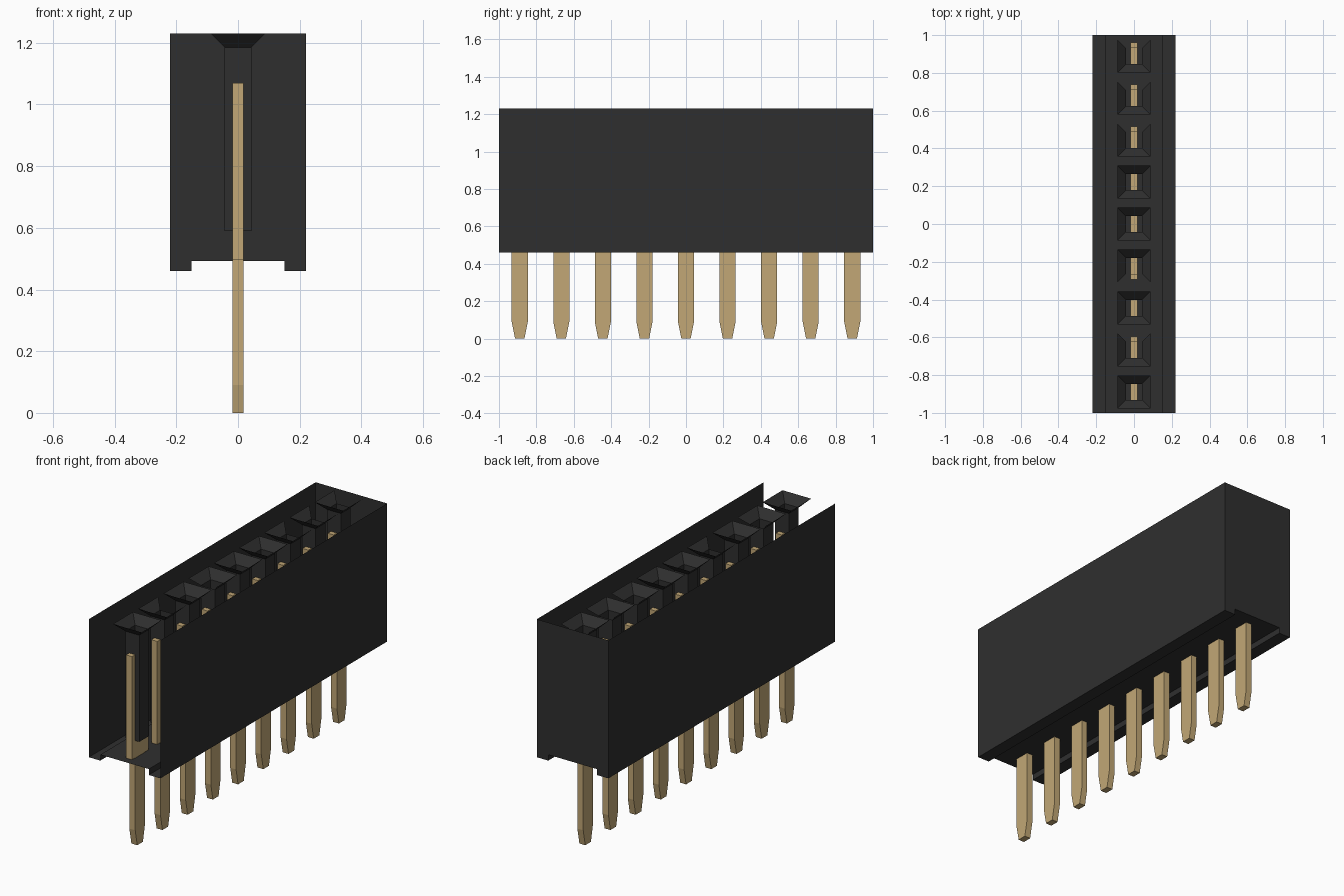
import bpy, bmesh

if "Cube" in bpy.data.objects:
    bpy.data.objects.remove(bpy.data.objects["Cube"], do_unlink=True)


def material(name, rgb):
    m = bpy.data.materials.new(name)
    m.use_nodes = True
    m.diffuse_color = (*rgb, 1)
    bsdf = next(n for n in m.node_tree.nodes if n.type == 'BSDF_PRINCIPLED')
    bsdf.inputs["Base Color"].default_value = (*rgb, 1)
    return m


black = material("black plastic", (0.028, 0.028, 0.028))
gold = material("gold metal", (0.54, 0.39, 0.18))


def finish(bm, name, mat, loc=(0, 0, 0)):
    me = bpy.data.meshes.new(name)
    bm.to_mesh(me)
    bm.free()
    me.materials.append(mat)
    ob = bpy.data.objects.new(name, me)
    ob.location = loc
    bpy.context.collection.objects.link(ob)
    return ob


# Housing: thin shell with a stepped floor, closed at the back end only
W, LEDGE, TOP, FLOOR, FOOT = 0.221, 0.15, 1.23, 0.493, 0.46
half = [(W, TOP), (W, FOOT), (LEDGE, FOOT), (LEDGE, FLOOR)]
profile = [(-x, z) for x, z in half] + half[::-1]
bm = bmesh.new()
front = [bm.verts.new((x, -1, z)) for x, z in profile]
back = [bm.verts.new((x, 1, z)) for x, z in profile]
for i in range(len(profile) - 1):
    bm.faces.new((front[i], back[i], back[i + 1], front[i + 1]))
bm.faces.new(back[::-1])
finish(bm, "housing_shell", black)


# Socket: funnel mouth over a square tube; side order is -y, +x, +y, -x
def socket(name, y, open_side=None):
    bm = bmesh.new()
    rings = []
    for z, r in ((TOP, 0.088), (1.185, 0.043), (0.59, 0.043)):
        rings.append([bm.verts.new((sx * r, sy * r, z))
                      for sx, sy in ((-1, -1), (1, -1), (1, 1), (-1, 1))])
    for level in range(2):
        a, b = rings[level], rings[level + 1]
        for i in range(4):
            if level == 0 and i == open_side:
                continue
            j = (i + 1) % 4
            bm.faces.new((a[i], a[j], b[j], b[i]))
    finish(bm, name, black, (0, y, 0))


# Contact: tapered pin below and two-pronged fork above, one flat plate
def contact(name, y):
    side = [(0.025, 0), (0.043, 0.09), (0.043, 0.495), (0.072, 0.495),
            (0.072, 1.07), (0.044, 1.07), (0.044, 0.59)]
    outline = side + [(-u, z) for u, z in side[::-1]]
    bm = bmesh.new()
    face = bm.faces.new([bm.verts.new((-0.018, u, z)) for u, z in outline])
    ext = bmesh.ops.extrude_face_region(bm, geom=[face])
    moved = [v for v in ext["geom"] if isinstance(v, bmesh.types.BMVert)]
    bmesh.ops.translate(bm, verts=moved, vec=(0.036, 0, 0))
    bmesh.ops.recalc_face_normals(bm, faces=bm.faces)
    finish(bm, name, gold, (0, y, 0))


# Row of nine positions; some funnel mouths are open on one side
open_sides = {1: 2, 3: 0, 6: 2, 7: 2, 8: 2}
for k in range(9):
    y = (k - 4) * 2 / 9
    socket(f"socket_{k + 1}", y, open_sides.get(k))
    contact(f"contact_pin_{k + 1}", y)
